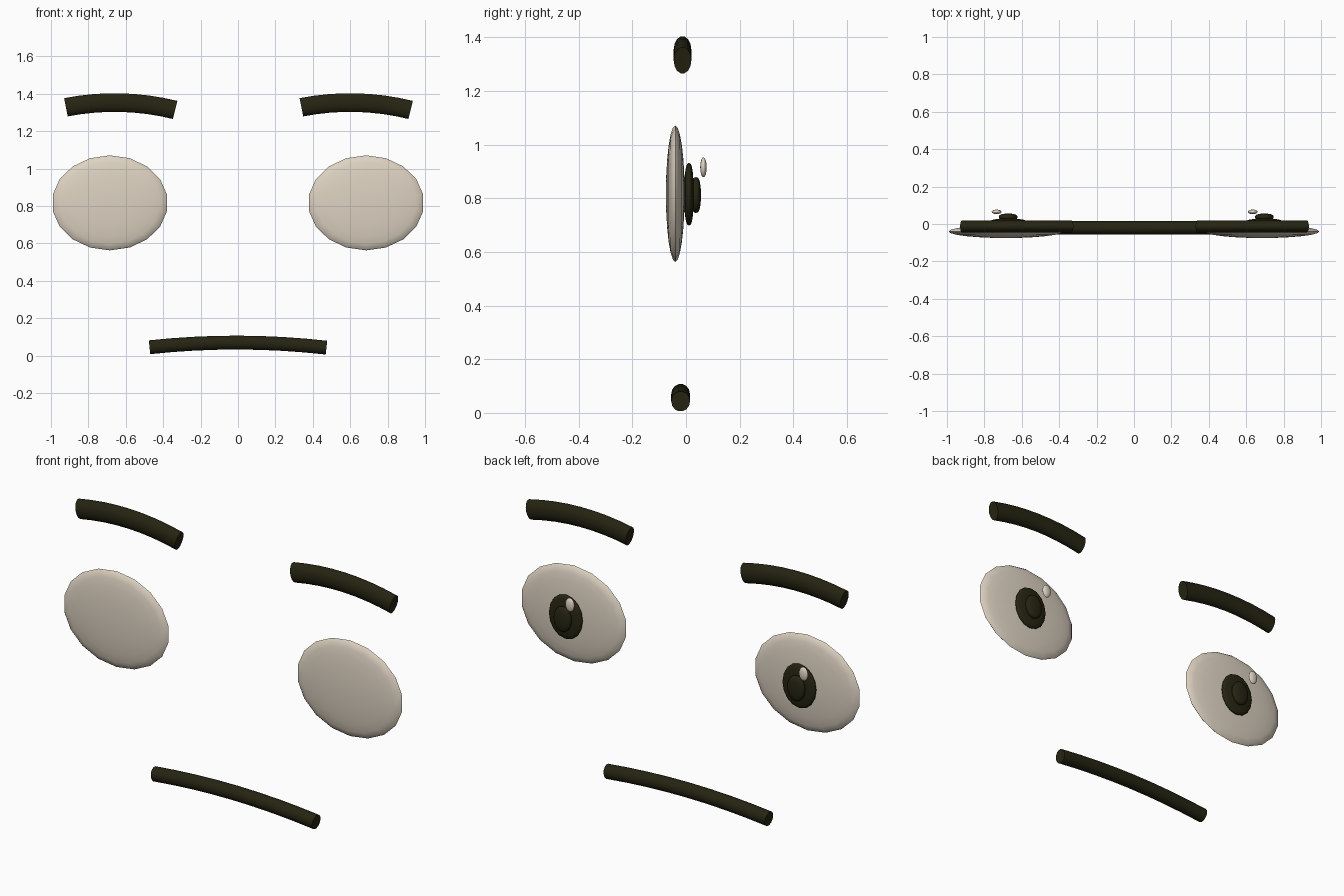
import bpy, bmesh
from math import sin, cos, pi, radians
from mathutils import Vector, Matrix

cube = bpy.data.objects.get("Cube")
if cube:
    bpy.data.objects.remove(cube, do_unlink=True)


def make_material(name, colour):
    m = bpy.data.materials.new(name)
    m.use_nodes = True
    m.diffuse_color = colour
    m.node_tree.nodes["Principled BSDF"].inputs["Base Color"].default_value = colour
    return m


cream = make_material("warm cream", (0.73, 0.65, 0.54, 1))
dark = make_material("dark olive", (0.019, 0.018, 0.006, 1))


def finish(name, bm, material, angle):
    bmesh.ops.recalc_face_normals(bm, faces=bm.faces)
    mesh = bpy.data.meshes.new(name)
    bm.to_mesh(mesh)
    bm.free()
    mesh.materials.append(material)
    ob = bpy.data.objects.new(name, mesh)
    bpy.context.collection.objects.link(ob)
    bpy.ops.object.select_all(action='DESELECT')
    ob.select_set(True)
    bpy.context.view_layer.objects.active = ob
    bpy.ops.object.shade_smooth_by_angle(angle=radians(angle))
    return ob


def lens(name, centre, radii, material, sides=18, squareness=1.0):
    """Flattened ball whose axis runs front to back; low squareness gives a fuller rim."""
    bm = bmesh.new()
    bmesh.ops.create_uvsphere(bm, u_segments=sides, v_segments=12, radius=1,
                              matrix=Matrix.Rotation(pi / 2, 4, 'X'))
    for v in bm.verts:
        depth = abs(v.co.y) ** squareness
        v.co.y = depth if v.co.y > 0 else -depth
        v.co = Vector(centre) + Vector([a * b for a, b in zip(v.co, radii)])
    return finish(name, bm, material, 60)


def arched_tube(name, start, middle, end, y, radius, depth, material, steps=8, sides=14):
    """Oval tube along an arch through three (x, z) points, with flat ends."""
    a, m, b = Vector(start), Vector(middle), Vector(end)
    control = 2 * m - (a + b) / 2
    bm = bmesh.new()
    rings = []
    for i in range(steps + 1):
        t = i / steps
        p = a * (1 - t) ** 2 + control * 2 * t * (1 - t) + b * t * t
        d = ((control - a) * (1 - t) + (b - control) * t).normalized()
        ring = []
        for k in range(sides):
            ang = 2 * pi * k / sides
            off = radius * sin(ang)
            ring.append(bm.verts.new((p.x - d.y * off, y + depth * cos(ang), p.y + d.x * off)))
        rings.append(ring)
    for r, s in zip(rings, rings[1:]):
        for k in range(sides):
            n = (k + 1) % sides
            bm.faces.new((r[k], r[n], s[n], s[k]))
    bm.faces.new(rings[0])
    bm.faces.new(rings[-1])
    return finish(name, bm, material, 45)


# Eyes: the second is a shifted copy, so the glints lean the same way
for side, x in (("right", -0.685), ("left", 0.685)):
    lens(side + "_eyeball", (x, -0.04, 0.817), (0.31, 0.035, 0.254), cream)
    lens(side + "_iris", (x + 0.012, 0.011, 0.815), (0.098, 0.018, 0.117), dark, 16, 0.7)
    lens(side + "_pupil", (x + 0.012, 0.037, 0.812), (0.05, 0.019, 0.067), dark, 16, 0.7)
    lens(side + "_glint", (x - 0.05, 0.065, 0.915), (0.026, 0.012, 0.037), cream, 12)

# Eyebrows
for side, x in (("right", -0.628), ("left", 0.631)):
    arched_tube(side + "_eyebrow", (x - 0.292, 1.328), (x, 1.353), (x + 0.292, 1.314),
                -0.013, 0.051, 0.033, dark)

# Mouth
arched_tube("mouth", (-0.473, 0.045), (0, 0.07), (0.473, 0.043),
            -0.02, 0.038, 0.035, dark)
